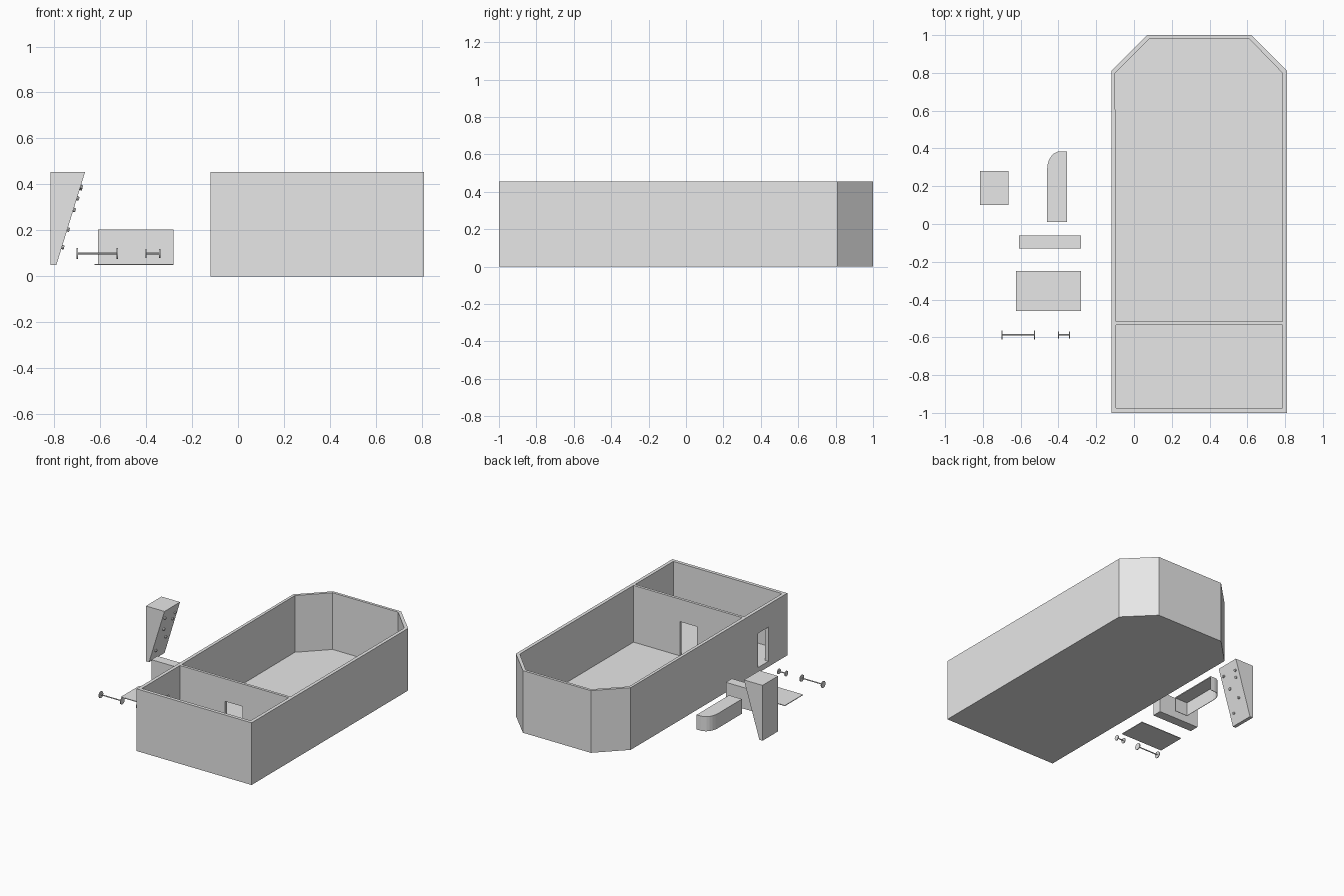
import bpy, bmesh, math
from mathutils import Matrix

if "Cube" in bpy.data.objects:
    bpy.data.objects.remove(bpy.data.objects["Cube"], do_unlink=True)

grey = bpy.data.materials.new("light_grey")
grey.use_nodes = True
grey.diffuse_color = (0.8, 0.8, 0.8, 1)
grey.node_tree.nodes["Principled BSDF"].inputs["Base Color"].default_value = (0.8, 0.8, 0.8, 1)

FLOOR = 0.04     # top of the room floors
BASE = 0.05      # underside of the loose furniture
TOP = 0.455      # wall height


def add_object(name, bm):
    bmesh.ops.recalc_face_normals(bm, faces=bm.faces)
    mesh = bpy.data.meshes.new(name)
    bm.to_mesh(mesh)
    bm.free()
    mesh.materials.append(grey)
    obj = bpy.data.objects.new(name, mesh)
    bpy.context.collection.objects.link(obj)
    return obj


def prism(name, outline, low, high, axis="z"):
    """Extrude an outline: xy along z, or xz along y."""
    bm = bmesh.new()
    place = (lambda a, b, h: (a, b, h)) if axis == "z" else (lambda a, b, h: (a, h, b))
    rings = [[bm.verts.new(place(a, b, h)) for a, b in outline] for h in (low, high)]
    count = len(outline)
    for ring in rings:
        bm.faces.new(ring)
    for i in range(count):
        j = (i + 1) % count
        bm.faces.new((rings[0][i], rings[0][j], rings[1][j], rings[1][i]))
    return add_object(name, bm)


def box(name, x0, x1, y0, y1, z0, z1):
    return prism(name, [(x0, y0), (x1, y0), (x1, y1), (x0, y1)], z0, z1)


def carve(obj, cutters):
    """Subtract each cutter, bake the result and discard the cutters."""
    for cutter in cutters:
        cutter.hide_render = True
        mod = obj.modifiers.new("cut", "BOOLEAN")
        mod.operation, mod.solver, mod.object = "DIFFERENCE", "EXACT", cutter
    graph = bpy.context.evaluated_depsgraph_get()
    baked = bpy.data.meshes.new_from_object(obj.evaluated_get(graph))
    obj.modifiers.clear()
    obj.data = baked
    for cutter in cutters:
        bpy.data.objects.remove(cutter, do_unlink=True)


# Building shell with two rooms and two doorways
shell = prism("building_shell", [(-0.12, -1), (0.81, -1), (0.81, 0.81), (0.62, 1),
                                 (0.07, 1), (-0.12, 0.81)], 0, TOP)
main_room = prism("main_room_cutter", [(-0.095, -0.515), (0.785, -0.515), (0.785, 0.80),
                                       (0.61, 0.98), (0.08, 0.98), (-0.1, 0.80)], FLOOR, 0.6)
front_room = box("front_room_cutter", -0.095, 0.785, -0.975, -0.535, FLOOR, 0.6)
inner_door = box("inner_door_cutter", 0.27, 0.41, -0.6, -0.45, FLOOR, 0.29)
outer_door = box("outer_door_cutter", -0.2, -0.05, -0.78, -0.66, FLOOR, 0.29)
carve(shell, [main_room, front_room, inner_door, outer_door])

# Overhanging climbing block
prism("climbing_block", [(-0.815, BASE), (-0.79, BASE), (-0.665, TOP), (-0.815, TOP)],
      0.10, 0.28, axis="y")

# Grips on the sloping face
bm = bmesh.new()
slope = 0.125 / (TOP - BASE)
tilt = Matrix.Rotation(math.pi / 2 + math.atan(slope), 4, "Y")
for y, z in [(0.13, 0.39), (0.25, 0.385), (0.24, 0.34), (0.16, 0.29), (0.22, 0.205), (0.14, 0.128)]:
    x = -0.79 + slope * (z - BASE)
    bmesh.ops.create_cone(bm, cap_ends=True, segments=10, radius1=0.011, radius2=0.009,
                          depth=0.02, matrix=Matrix.Translation((x, y, z)) @ tilt)
add_object("climbing_grips", bm)

# Reception desk: flat top on a thin wall, open on the inner side
arc = [(-0.39 - 0.07 * math.sin(math.radians(a)), 0.29 + 0.095 * math.cos(math.radians(a)))
       for a in range(0, 91, 15)]
desk_path = [(-0.355, 0.385)] + arc + [(-0.46, 0.01), (-0.355, 0.01)]
prism("desk_top", desk_path, 0.15, 0.157)
bm = bmesh.new()
low = [bm.verts.new((x, y, BASE)) for x, y in desk_path]
high = [bm.verts.new((x, y, 0.15)) for x, y in desk_path]
for i in range(len(low) - 1):
    bm.faces.new((low[i], low[i + 1], high[i + 1], high[i]))
bm.normal_update()
desk_wall = add_object("desk_wall", bm)
# Keep the wall thickness inside the outline
outward = desk_wall.data.polygons[-2].normal.x < 0
thick = desk_wall.modifiers.new("thickness", "SOLIDIFY")
thick.thickness = 0.004
thick.offset = -1 if outward else 1

# Long bench and floor mat
box("bench", -0.61, -0.28, -0.13, -0.06, BASE, 0.205)
box("floor_mat", -0.625, -0.28, -0.46, -0.25, BASE, BASE + 0.005)


def weight_bar(name, x0, x1, radius):
    """A thin bar with a disc at each end."""
    bm = bmesh.new()
    turn = Matrix.Rotation(math.pi / 2, 4, "Y")
    for x, r, length in [((x0 + x1) / 2, 0.004, x1 - x0 - 0.004),
                         (x0 + 0.003, radius, 0.006), (x1 - 0.003, radius, 0.006)]:
        bmesh.ops.create_cone(bm, cap_ends=True, segments=16, radius1=r, radius2=r, depth=length,
                              matrix=Matrix.Translation((x, -0.587, 0.1)) @ turn)
    return add_object(name, bm)


weight_bar("barbell", -0.702, -0.523, 0.024)
weight_bar("dumbbell", -0.403, -0.338, 0.019)
